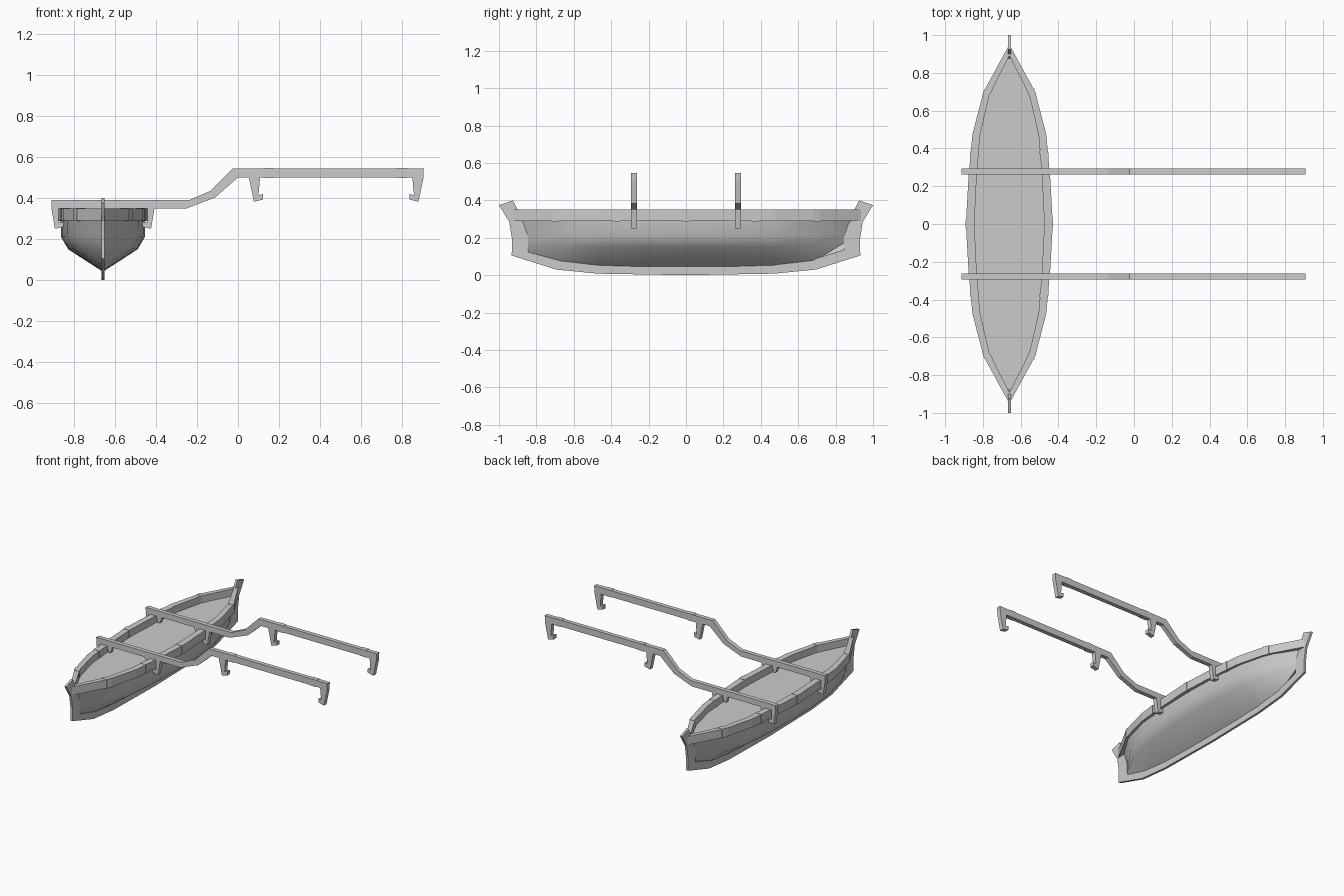
import bpy, bmesh

if "Cube" in bpy.data.objects:
    bpy.data.objects.remove(bpy.data.objects["Cube"])

CX = -0.66  # centre line of the hull


def finish(bm, name, smooth=False, mat=None, recalc=True):
    bmesh.ops.remove_doubles(bm, verts=bm.verts, dist=1e-4)
    if recalc:
        bmesh.ops.recalc_face_normals(bm, faces=bm.faces)
    me = bpy.data.meshes.new(name)
    bm.to_mesh(me)
    bm.free()
    ob = bpy.data.objects.new(name, me)
    bpy.context.collection.objects.link(ob)
    if mat:
        me.materials.append(mat)
    if smooth:
        bpy.context.view_layer.objects.active = ob
        ob.select_set(True)
        bpy.ops.object.shade_smooth_by_angle(angle=0.7)
        ob.select_set(False)
    return ob


def prism(bm, a, b):
    """Closed solid between two matching outlines."""
    va = [bm.verts.new(p) for p in a]
    vb = [bm.verts.new(p) for p in b]
    bm.faces.new(va)
    bm.faces.new(vb[::-1])
    n = len(va)
    for i in range(n):
        bm.faces.new((va[i], vb[i], vb[(i + 1) % n], va[(i + 1) % n]))


def slab(bm, profile, y, half):
    prism(bm, [(x, y - half, z) for x, z in profile], [(x, y + half, z) for x, z in profile])


def material(name, color):
    m = bpy.data.materials.new(name)
    m.diffuse_color = color
    m.use_nodes = True
    m.node_tree.nodes["Principled BSDF"].inputs["Base Color"].default_value = m.diffuse_color
    return m


light = material("lashing_grey", (0.72, 0.74, 0.73, 1))
deck_grey = material("deck_grey", (0.62, 0.65, 0.63, 1))

# Hull shell: rows run from keel to gunwale (half width, mid z, end z, end y)
rows = [(0, .04, .12, .86), (.17, .15, .175, .85), (.205, .21, .225, .85), (.207, .32, .32, .91)]
stations = [(0, 1), (.28, .96), (.55, .85), (.79, .58), (1, 0)]
stations = [(-s, m) for s, m in stations[:0:-1]] + stations
bm = bmesh.new()
for side in (-1, 1):
    grid = [[bm.verts.new((CX + side * h * m, s * ye, z0 + (z1 - z0) * abs(s) ** 4))
             for h, z0, z1, ye in rows] for s, m in stations]
    for a, b in zip(grid, grid[1:]):
        for j in range(len(rows) - 1):
            bm.faces.new((a[j], b[j], b[j + 1], a[j + 1]))
finish(bm, "hull", smooth=True)

# Gunwale rail with matching outer and inner outlines (y, half width)
outer = [(0, .23), (.25, .216), (.476, .195), (.70, .137), (.95, 0)]
inner = [(0, .185), (.25, .173), (.47, .155), (.685, .105), (.89, 0)]


def full(line):
    return [(-y, w) for y, w in line[:0:-1]] + line


def width(line, y):
    y = abs(y)
    for (y0, w0), (y1, w1) in zip(line, line[1:]):
        if y <= y1:
            return w0 + (w1 - w0) * (y - y0) / (y1 - y0)
    return 0


bm = bmesh.new()
for side in (-1, 1):
    rings = [[bm.verts.new((CX + side * w, y, z)) for y, w, z in
              ((yo, wo, .29), (yo, wo, .35), (yi, wi, .35), (yi, wi, .29))]
             for (yo, wo), (yi, wi) in zip(full(outer), full(inner))]
    for a, b in zip(rings, rings[1:]):
        for j in range(4):
            k = (j + 1) % 4
            bm.faces.new((a[j], b[j], b[k], a[k]))
finish(bm, "gunwale_rail")

# Lashing bands around the rail
bm = bmesh.new()
E = .002
for side in (-1, 1):
    for yc in (-.70, -.37, 0, .37, .70):
        cuts = [yc - .018, yc + .018] if yc else [-.018, 0, .018]
        for y0, y1 in zip(cuts, cuts[1:]):
            ends = []
            for y in (y0, y1):
                o, i = width(outer, y) + E, width(inner, y) - E
                ends.append([(CX + side * w, y, z) for w, z in
                             ((o, .29 - E), (o, .35 + E), (i, .35 + E), (i, .29 - E))])
            prism(bm, *ends)
finish(bm, "rail_lashings", mat=light)

# Deck panel inside the rail
bm = bmesh.new()
pts = [(CX + w + .004, y, .30) for y, w in full(inner)]
pts += [(CX - w - .004, y, .30) for y, w in full(inner)[::-1]]
bm.faces.new([bm.verts.new(p) for p in pts])
finish(bm, "deck", mat=deck_grey)

# Keel and stem posts: thin plate strip from one tip to the other
keel_out = [(0, 0), (.47, .008), (.695, .03), (.932, .105), (.93, .19), (.945, .285), (1, .375)]
keel_in = [(0, .05), (.46, .06), (.67, .08), (.845, .135), (.845, .20), (.875, .30), (.925, .40)]


def both(line):
    return [(-y, z) for y, z in line[:0:-1]] + line


bm = bmesh.new()
rings = [[bm.verts.new((CX + sx * .008, y, z)) for sx, y, z in
          ((-1, yo, zo), (1, yo, zo), (1, yi, zi), (-1, yi, zi))]
         for (yo, zo), (yi, zi) in zip(both(keel_out), both(keel_in))]
for a, b in zip(rings, rings[1:]):
    for j in range(4):
        k = (j + 1) % 4
        bm.faces.new((a[j], b[j], b[k], a[k]))
bm.faces.new(rings[0])
bm.faces.new(rings[-1])
finish(bm, "keel_and_stems")

# Crossbeams, hooks and chocks, repeated fore and aft
beam = [(-.912, .39), (-.24, .39), (-.135, .435), (-.025, .545), (.908, .545), (.905, .50),
        (-.002, .50), (-.11, .404), (-.25, .35), (-.91, .35)]
# Hook outline measured outward from the held hull's centre, below the beam
hook = [(.252, .002), (.233, -.10), (.19, -.09), (.19, -.066), (.214, -.07), (.205, -.03), (.208, .002)]
hook_r = [(.427, .002), (.402, -.118), (.358, -.107), (.358, -.08), (.380, -.085), (.372, .002)]
for y, end in ((-.278, "front"), (.278, "rear")):
    bm = bmesh.new()
    slab(bm, beam, y, .015)
    finish(bm, end + "_crossbeam")
    bm = bmesh.new()
    for side in (-1, 1):
        grip = [(CX + side * (w + .0), .35 + z) for w, z in
                ((.252, .002), (.235, -.10), (.19, -.09), (.19, -.066), (.218, -.068), (.218, .002))]
        slab(bm, grip, y, .015)
        slab(bm, [(.48 + side * w, .50 + z) for w, z in hook_r], y, .015)
        # small wedge chock inside the rail
        slab(bm, [(CX + side * w, z) for w, z in ((.168, .352), (.16, .305), (.142, .305), (.125, .352))],
             y, .012)
    finish(bm, end + "_beam_hooks")
    bm = bmesh.new()
    for x in (.15, .80):
        slab(bm, [(x - .025, .50 - E), (x + .025, .50 - E), (x + .025, .545 + E), (x - .025, .545 + E)],
             y, .015 + E)
    finish(bm, end + "_beam_lashings", mat=light)
